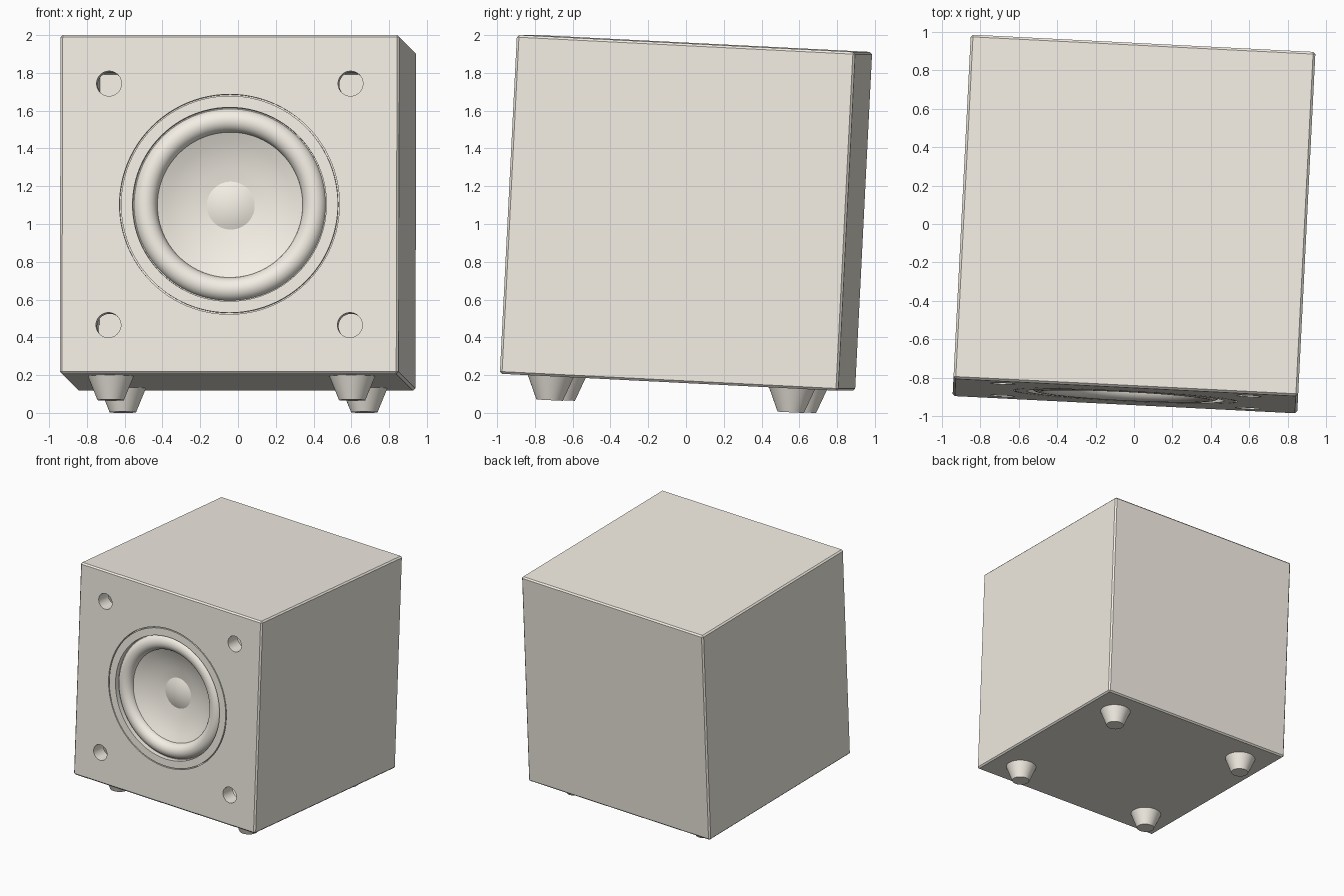
import bpy, bmesh
from math import pi, radians, sin, cos
from mathutils import Matrix, Euler

if "Cube" in bpy.data.objects:
    bpy.data.objects.remove(bpy.data.objects["Cube"])

S = 0.898            # half size of the cabinet
WALL = 0.125         # cabinet wall thickness
CORNER = 0.64        # offset of holes and feet from the centre
FOOT = 0.127         # foot height
TILT = radians(2.886)
POSE = Matrix.Translation((0, 0, 1.059)) @ Euler((-TILT, 0, -TILT)).to_matrix().to_4x4()
CORNERS = [(x, y) for x in (-CORNER, CORNER) for y in (-CORNER, CORNER)]

ivory = bpy.data.materials.new("ivory")
ivory.diffuse_color = (0.90, 0.86, 0.78, 1)
ivory.use_nodes = True
ivory.node_tree.nodes["Principled BSDF"].inputs["Base Color"].default_value = ivory.diffuse_color


def make(name, bm):
    bmesh.ops.recalc_face_normals(bm, faces=bm.faces)
    me = bpy.data.meshes.new(name)
    bm.to_mesh(me)
    bm.free()
    me.materials.append(ivory)
    ob = bpy.data.objects.new(name, me)
    bpy.context.collection.objects.link(ob)
    return ob


def box(name, half, bevel=0):
    bm = bmesh.new()
    bmesh.ops.create_cube(bm, size=2 * half)
    if bevel:
        bmesh.ops.bevel(bm, geom=bm.edges[:], offset=bevel, segments=1, affect='EDGES')
    return make(name, bm)


def cone(name, r1, r2, depth, matrix, segments=48):
    bm = bmesh.new()
    bmesh.ops.create_cone(bm, cap_ends=True, segments=segments, radius1=r1,
                          radius2=r2, depth=depth, matrix=matrix)
    return make(name, bm)


def cut(ob, cutter):
    mod = ob.modifiers.new("cut", 'BOOLEAN')
    mod.operation, mod.solver, mod.object = 'DIFFERENCE', 'EXACT', cutter
    bpy.context.view_layer.objects.active = ob
    bpy.ops.object.modifier_apply(modifier=mod.name)
    bpy.data.objects.remove(cutter)


def front_hole(ob, r, depth, x=0, z=0, segments=48):
    # round hole reaching 'depth' behind the front face
    m = Matrix.Translation((x, -S, z)) @ Matrix.Rotation(pi / 2, 4, 'X')
    cut(ob, cone("cutter", r, r, 2 * depth, m, segments))


def lathe(name, profile, steps=96):
    # profile of (radius, depth behind the front face), spun about the y axis
    bm = bmesh.new()
    vs = [bm.verts.new((r, -S + d, 0)) for r, d in profile]
    es = [bm.edges.new(p) for p in zip(vs, vs[1:])]
    bmesh.ops.spin(bm, geom=vs + es, cent=(0, 0, 0), axis=(0, 1, 0),
                   angle=2 * pi, steps=steps, use_duplicate=False)
    bmesh.ops.remove_doubles(bm, verts=bm.verts, dist=1e-4)
    return make(name, bm)


# Hollow cabinet with chamfered edges
cabinet = box("cabinet", S, 0.012)
cut(cabinet, box("cutter", S - WALL))

# Driver recess, driver opening and four corner holes
front_hole(cabinet, 0.583, 0.04, segments=96)
front_hole(cabinet, 0.50, WALL + 0.1, segments=96)
for x, z in CORNERS:
    front_hole(cabinet, 0.066, WALL + 0.1, x, z)

# Driver: domed cap, curved cone, half-roll surround and flush flange
profile = [(0.127 * i / 8, 0.112 + 0.026 * (i / 8) ** 2) for i in range(9)]
profile += [(0.20, 0.126), (0.27, 0.108), (0.33, 0.086), (0.385, 0.060)]
for i in range(1, 15):
    a = pi * i / 14
    profile.append((0.4485 - 0.0635 * cos(a), 0.062 - 0.0635 * sin(a)))
profile += [(0.514, 0.0), (0.575, 0.0), (0.575, 0.04), (0.495, 0.04),
            (0.495, 0.10), (0.40, 0.11), (0.15, 0.17), (0, 0.17)]
driver = lathe("speaker_driver", profile)

# Tapered feet
feet = [cone("foot", 0.07, 0.122, FOOT, Matrix.Translation((x, y, -S - FOOT / 2)))
        for x, y in CORNERS]

# Smooth shading and the slight lean of the whole model
for ob in [cabinet, driver] + feet:
    ob.data.transform(POSE)
    bpy.ops.object.select_all(action='DESELECT')
    ob.select_set(True)
    bpy.context.view_layer.objects.active = ob
    bpy.ops.object.shade_smooth_by_angle(angle=radians(30))
